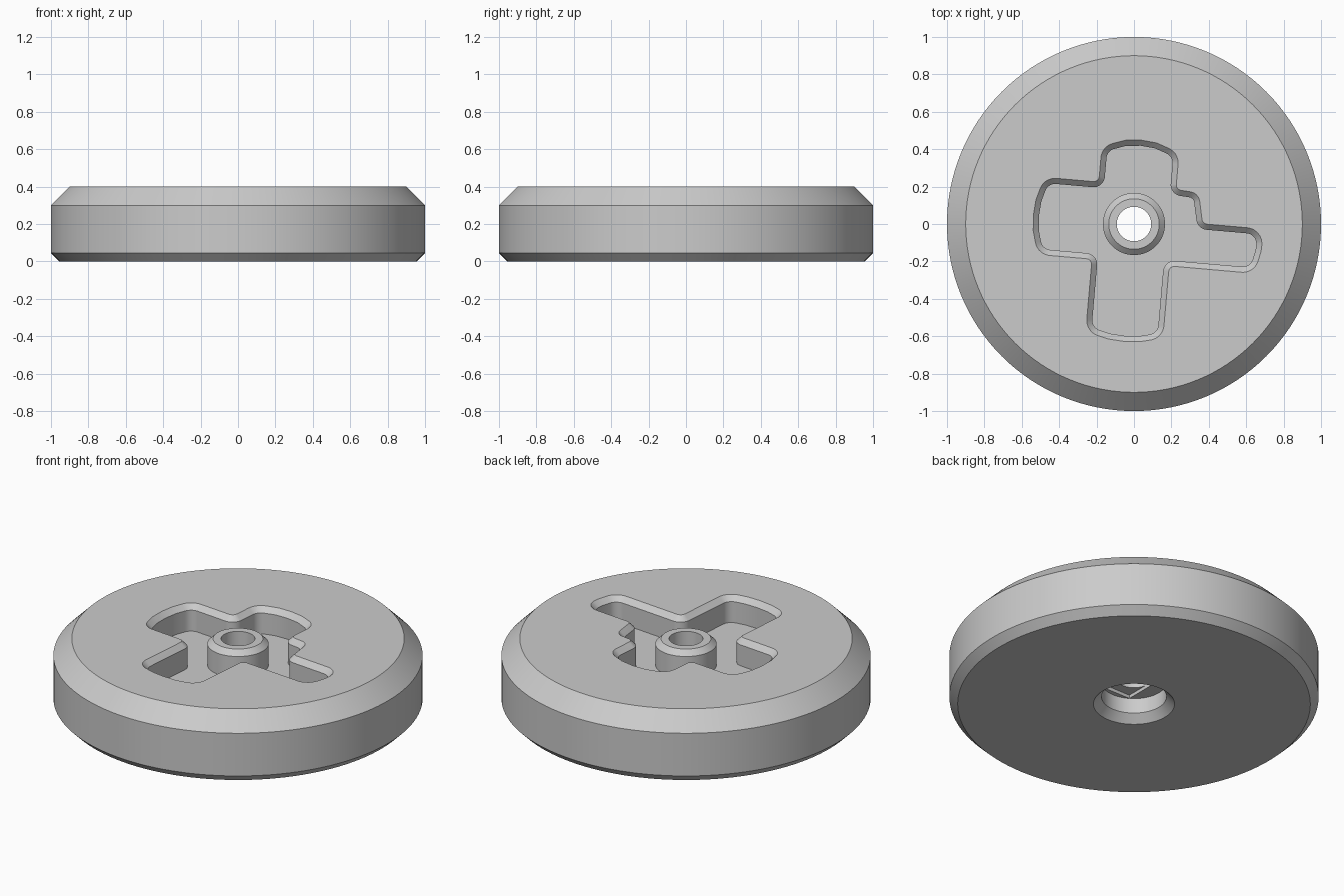
import bpy, bmesh, math
from mathutils import Vector

if "Cube" in bpy.data.objects:
    bpy.data.objects.remove(bpy.data.objects["Cube"], do_unlink=True)

TOP, FLOOR, CHAMFER = 0.4, 0.245, 0.03
HOLE, BORE, ARM = 0.092, 0.176, 0.207
TILT = -5

grey = bpy.data.materials.new("plain grey")
grey.use_nodes = True
grey.diffuse_color = (0.6, 0.6, 0.6, 1)
grey.node_tree.nodes["Principled BSDF"].inputs["Base Color"].default_value = grey.diffuse_color


def make_object(name, bm):
    bmesh.ops.recalc_face_normals(bm, faces=bm.faces)
    mesh = bpy.data.meshes.new(name)
    bm.to_mesh(mesh)
    bm.free()
    mesh.materials.append(grey)
    obj = bpy.data.objects.new(name, mesh)
    bpy.context.collection.objects.link(obj)
    return obj


def activate(obj):
    bpy.ops.object.select_all(action="DESELECT")
    obj.select_set(True)
    bpy.context.view_layer.objects.active = obj


def lathe(name, profile, steps=128):
    """Revolve a closed (radius, height) profile about z."""
    bm = bmesh.new()
    rings = []
    for i in range(steps):
        a = math.tau * i / steps
        rings.append([bm.verts.new((r * math.cos(a), r * math.sin(a), z)) for r, z in profile])
    n = len(profile)
    for i in range(steps):
        a, b = rings[i], rings[(i + 1) % steps]
        for j in range(n):
            k = (j + 1) % n
            bm.faces.new((a[j], b[j], b[k], a[k]))
    return make_object(name, bm)


def cut(obj, cutter):
    cutter.hide_render = True
    mod = obj.modifiers.new("cut", "BOOLEAN")
    mod.operation, mod.solver, mod.object = "DIFFERENCE", "EXACT", cutter
    activate(obj)
    bpy.ops.object.modifier_apply(modifier=mod.name)
    bpy.data.objects.remove(cutter, do_unlink=True)


def arm_tip(angle, reach, low, high, inner):
    """Arm end: two rounded corners joined by an arc about the centre."""
    a = math.radians(angle)
    out, side = Vector((math.cos(a), math.sin(a))), Vector((-math.sin(a), math.cos(a)))
    pts = []
    for f in (0, *inner, 1):
        t = low + (high - low) * f
        pts.append((out * math.sqrt(reach ** 2 - t * t) + side * t, 0.085 if f in (0, 1) else 0))
    return pts


def tilted(x, y, radius=0.03):
    a = math.radians(TILT)
    return Vector((x * math.cos(a) - y * math.sin(a), x * math.sin(a) + y * math.cos(a))), radius


def fillet(corners, steps=7):
    pts = []
    for i, (p, r) in enumerate(corners):
        if r == 0:
            pts.append(p)
            continue
        d1 = (corners[i - 1][0] - p).normalized()
        d2 = (corners[(i + 1) % len(corners)][0] - p).normalized()
        half = d1.angle(d2) / 2
        centre = p + (d1 + d2).normalized() * (r / math.sin(half))
        start = p + d1 * (r / math.tan(half)) - centre
        end = p + d2 * (r / math.tan(half)) - centre
        for k in range(steps + 1):
            f = k / steps
            pts.append(centre + (start * (1 - f) + end * f).normalized() * r)
    return pts


def inset(pts, d):
    result = []
    for i, p in enumerate(pts):
        e1 = (p - pts[i - 1]).normalized()
        e2 = (pts[(i + 1) % len(pts)] - p).normalized()
        t = (e1 + e2).normalized()
        result.append(p + Vector((-t.y, t.x)) * d)
    return result


# Wheel disc with chamfered rims, through hole and countersunk bore below
disc = lathe("wheel_disc", [
    (0.22, 0), (0.955, 0), (1, 0.045), (1, 0.3), (0.9, TOP),
    (HOLE, TOP), (HOLE, 0.135), (BORE, 0.135), (BORE, 0.045)])

# Cross-shaped pocket with unequal arms and a chamfered mouth
wide, narrow = (0.3, 0.5, 0.7), (0.5,)
outline = fillet(
    [tilted(ARM, -ARM)] + arm_tip(TILT, 0.695, -ARM, 0.033, narrow)
    + [tilted(0.365, 0.033), tilted(0.33, 0.195, 0.06), tilted(ARM, 0.203)]
    + arm_tip(TILT + 90, 0.45, -ARM, ARM, wide) + [tilted(-ARM, ARM)]
    + arm_tip(TILT + 180, 0.54, -ARM, ARM, wide) + [tilted(-ARM, -ARM)]
    + arm_tip(TILT + 270, 0.63, -ARM, ARM, wide))
small = inset(outline, CHAMFER)
bm = bmesh.new()
layers = [(small, FLOOR), (small, TOP - CHAMFER), (outline, TOP), (outline, TOP + 0.1)]
loops = [[bm.verts.new((p.x, p.y, z)) for p in pts] for pts, z in layers]
for a, b in zip(loops, loops[1:]):
    for i in range(len(a)):
        j = (i + 1) % len(a)
        bm.faces.new((a[i], a[j], b[j], b[i]))
bm.faces.new(loops[0])
bm.faces.new(loops[-1])
cut(disc, make_object("pocket_cutter", bm))

# Shallow slot in the ceiling of the bore
bm = bmesh.new()
bmesh.ops.create_cube(bm, size=1)
bmesh.ops.scale(bm, vec=(2 * HOLE, 0.298, 0.04), verts=bm.verts)
bmesh.ops.translate(bm, vec=(0, 0, 0.135), verts=bm.verts)
cut(disc, make_object("slot_cutter", bm))

# Hub standing in the pocket around the hole
hub = lathe("hub", [(HOLE, FLOOR), (0.166, FLOOR), (0.166, TOP - CHAMFER), (0.135, TOP), (HOLE, TOP)])

for obj in (disc, hub):
    activate(obj)
    bpy.ops.object.shade_smooth_by_angle(angle=math.radians(30))
